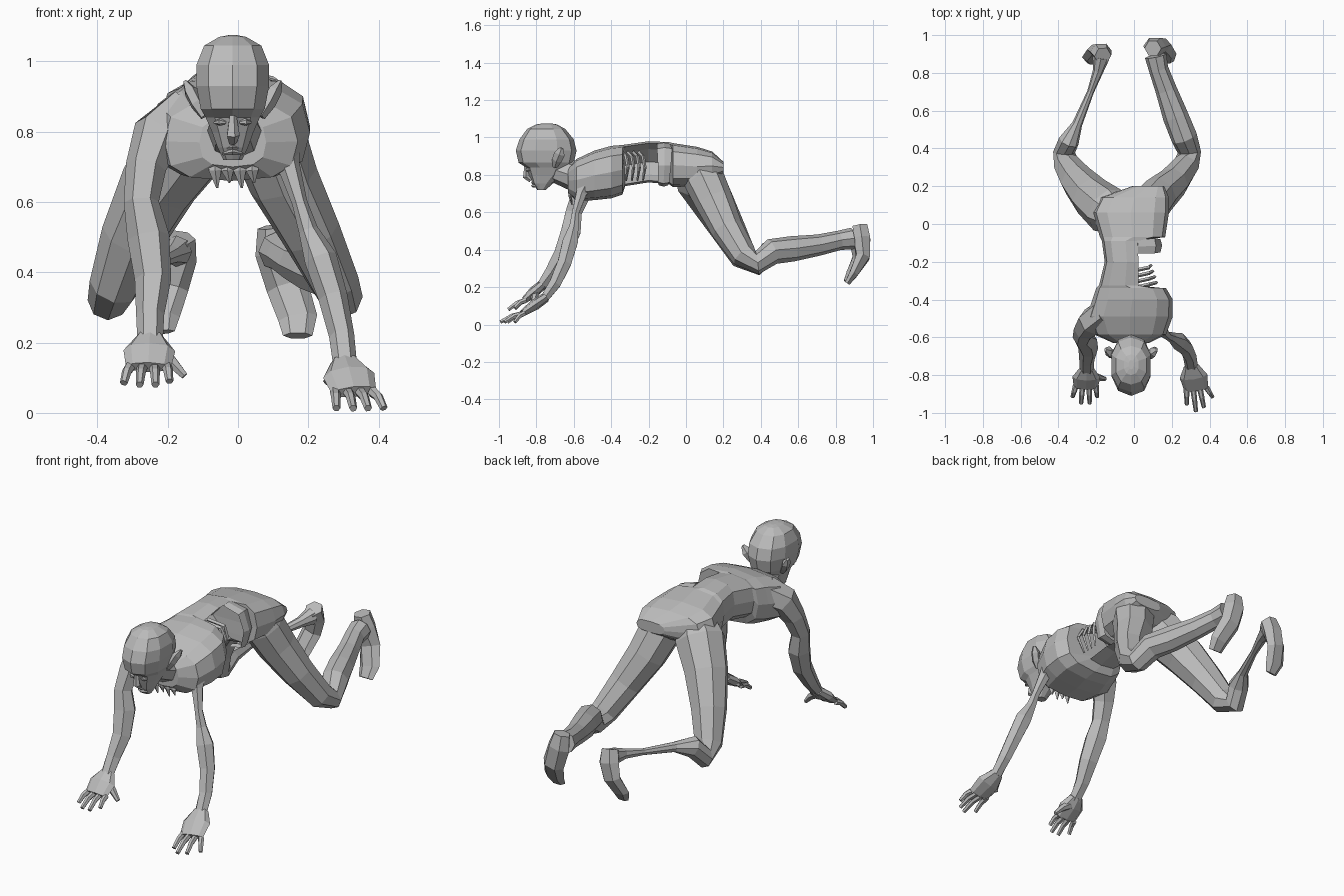
import bpy
import bmesh
from math import cos, sin, pi, copysign
from mathutils import Vector

default_cube = bpy.data.objects.get("Cube")
if default_cube:
    bpy.data.objects.remove(default_cube, do_unlink=True)

# Single flat grey for the whole body
GREY = (.5, .5, .5, 1)
skin = bpy.data.materials.new("plain grey")
skin.use_nodes = True
skin.diffuse_color = GREY
shader = next(node for node in skin.node_tree.nodes if node.type == "BSDF_PRINCIPLED")
shader.inputs["Base Color"].default_value = GREY

X_AXIS, Y_AXIS, Z_AXIS = Vector((1, 0, 0)), Vector((0, 1, 0)), Vector((0, 0, 1))
HEAD_X = -.015


def loft(name, rings):
    """Skin a list of equal rings with quads, close both ends, shade flat."""
    bm = bmesh.new()
    loops = [[bm.verts.new(point) for point in ring] for ring in rings]
    count = len(loops[0])
    for lower, upper in zip(loops, loops[1:]):
        for i in range(count):
            j = (i + 1) % count
            bm.faces.new((lower[i], lower[j], upper[j], upper[i]))
    bm.faces.new(loops[0])
    bm.faces.new(loops[-1])
    bmesh.ops.recalc_face_normals(bm, faces=bm.faces[:])
    mesh = bpy.data.meshes.new(name)
    bm.to_mesh(mesh)
    bm.free()
    mesh.materials.append(skin)
    obj = bpy.data.objects.new(name, mesh)
    bpy.context.scene.collection.objects.link(obj)
    return obj


def limb(name, stations, side=X_AXIS, sides=6):
    """Tube through stations of (x, y, z, radius along side[, other radius])."""
    centres = [Vector(station[:3]) for station in stations]
    rings = []
    for k, station in enumerate(stations):
        ahead = centres[min(k + 1, len(centres) - 1)]
        behind = centres[max(k - 1, 0)]
        tangent = (ahead - behind).normalized()
        across = (side - tangent * side.dot(tangent)).normalized()
        depth = tangent.cross(across)
        wide, thick = station[3], station[-1]
        rings.append([centres[k] + across * wide * cos(2 * pi * i / sides)
                      + depth * thick * sin(2 * pi * i / sides) for i in range(sides)])
    return loft(name, rings)


def squared(value, power):
    return copysign(abs(value) ** power, value)


def torso_ring(y, left, right, bottom, top, dent=0, sides=12):
    """Cross-section of the trunk; dent pushes the +x flank inwards."""
    ring = []
    for i in range(sides):
        c, s = cos(2 * pi * i / sides), sin(2 * pi * i / sides)
        x = (left + right) / 2 + (right - left) / 2 * squared(c, .7)
        x -= dent * max(0, c) ** 4
        z = (bottom + top) / 2 + (top - bottom) / 2 * squared(s, .7)
        ring.append(Vector((x, y, z)))
    return ring


def head_ring(z, front, back, half, sides=10):
    ring = []
    for i in range(sides):
        angle = 2 * pi * (i + .5) / sides
        ring.append(Vector((HEAD_X + half * squared(cos(angle), .85),
                            (front + back) / 2 + (back - front) / 2 * squared(sin(angle), .85), z)))
    return ring


# Trunk with an open, hollow flank on the +x side of the waist
loft("torso", [torso_ring(*section) for section in (
    (-.63, -.11, .08, .7, .84),
    (-.585, -.21, .17, .66, .885),
    (-.49, -.25, .205, .665, .93),
    (-.4, -.22, .205, .675, .955),
    (-.34, -.2, .17, .695, .96),
    (-.325, -.185, .09, .74, .962, .2),
    (-.2, -.155, .08, .76, .98, .19),
    (-.09, -.17, .08, .75, .975, .17),
    (-.07, -.18, .165, .735, .97),
    (.06, -.22, .185, .74, .95),
    (.14, -.18, .185, .77, .925),
    (.2, -.01, .16, .81, .87),
)])

# Ribs fanning out of the open flank
for i in range(4):
    y = -.34 + .03 * i
    limb("rib", [(-.01, y, .92, .01), (.08, y + .02, .9, .01),
                 (.12 - .01 * i, y + .03, .84, .009), (.07, y + .02, .77, .005)],
         side=Y_AXIS, sides=4)

# Loose band of flesh hanging at the edge of the hips
limb("torn_band", [(.02, -.12, .965, .035, .008), (.11, -.115, .94, .04, .009),
                   (.14, -.115, .85, .035, .009), (.12, -.12, .76, .03, .009),
                   (.05, -.12, .745, .025, .008)], side=Y_AXIS, sides=4)

# Ragged skin under the breastbone
for i in range(4):
    x = -.065 + .035 * i
    limb("torn_skin", [(x, -.61, .73, .02, .012), (x, -.62, .69, .018, .01),
                       (x + .006, -.61, .64 + .015 * (i % 2), .003)], sides=4)

# Neck and skull
limb("neck", [(-.01, -.52, .79, .11, .09), (-.01, -.62, .8, .078),
              (HEAD_X, -.71, .83, .065)], sides=8)
loft("head", [head_ring(*section) for section in (
    (.72, -.795, -.75, .028),
    (.755, -.82, -.71, .045),
    (.8, -.84, -.65, .062),
    (.84, -.855, -.62, .08),
    (.865, -.895, -.6, .095),
    (.93, -.91, -.585, .108),
    (.99, -.89, -.6, .108),
    (1.045, -.85, -.645, .085),
    (1.07, -.8, -.69, .04),
    (1.075, -.77, -.72, .012),
)])

# Face details
limb("nose", [(HEAD_X, -.855, .85, .01), (HEAD_X, -.855, .79, .02, .018),
              (HEAD_X, -.83, .77, .012)], sides=5)
for name, z in (("upper_lip", .757), ("lower_lip", .743)):
    limb(name, [(HEAD_X - .028, -.8, z - .006, .004), (HEAD_X, -.82, z, .009),
                (HEAD_X + .028, -.8, z - .006, .004)], side=Z_AXIS, sides=4)
for s in (-1, 1):
    limb("eye", [(HEAD_X + s * .02, -.845, .826, .004), (HEAD_X + s * .036, -.848, .828, .011),
                 (HEAD_X + s * .052, -.835, .826, .004)], side=Z_AXIS)
    limb("ear", [(HEAD_X + s * .078, -.7, .845, .016, .014),
                 (HEAD_X + s * .102, -.69, .88, .02, .028),
                 (HEAD_X + s * .12, -.675, .915, .02, .03),
                 (HEAD_X + s * .136, -.665, .943, .006, .012)], sides=5)

# Arms: the right one is full, the left one is wasted above the elbow
limb("right_arm", [
    (-.15, -.47, .84, .085), (-.23, -.52, .79, .075), (-.262, -.56, .7, .058),
    (-.275, -.6, .6, .05), (-.255, -.615, .5, .06), (-.242, -.66, .38, .052),
    (-.25, -.72, .28, .04), (-.25, -.78, .2, .036, .026)])
limb("left_arm", [
    (.11, -.51, .8, .07), (.145, -.56, .7, .032), (.175, -.59, .6, .022),
    (.2, -.6, .52, .028), (.235, -.62, .44, .047), (.27, -.65, .33, .042),
    (.295, -.7, .22, .036), (.305, -.76, .135, .034, .025)])


def hand(name, wrist, knuckles, spread, tips, thumb):
    """Flat palm from wrist to knuckles with four fingers and a thumb."""
    wrist, knuckles = Vector(wrist), Vector(knuckles)
    middle = wrist.lerp(knuckles, .45)
    limb(name + "_palm", [(*wrist, .04, .026), (*middle, spread * 1.15, .03),
                          (*knuckles, spread, .018)], sides=8)
    for i, tip in enumerate(tips):
        base = knuckles + X_AXIS * spread * (i - 1.5) * .55 + Y_AXIS * .01
        tip = Vector(tip)
        joint = base.lerp(tip, .5) + Z_AXIS * .01
        limb(name + "_finger", [(*base, .016), (*joint, .014), (*tip, .011)])
    tip = Vector(thumb)
    base = wrist.lerp(middle, .7)
    joint = base.lerp(tip, .6) + Z_AXIS * .01
    limb(name + "_thumb", [(*base, .026), (*joint, .019), (*tip, .011)], side=Y_AXIS)


hand("right_hand", (-.25, -.765, .215), (-.255, -.865, .13), .064,
     [(-.325, -.915, .085), (-.28, -.95, .08), (-.235, -.95, .08), (-.195, -.915, .09)],
     (-.152, -.82, .105))
hand("left_hand", (.303, -.75, .145), (.33, -.875, .06), .064,
     [(.28, -.955, .013), (.328, -.992, .013), (.37, -.97, .013), (.415, -.915, .013)],
     (.25, -.82, .085))

# Legs: the right shin is stripped to the bone
limb("right_leg", [
    (-.08, .03, .85, .1), (-.135, .07, .78, .13), (-.225, .145, .65, .113),
    (-.3, .23, .5, .092), (-.352, .31, .36, .073), (-.37, .38, .32, .058),
    (-.345, .44, .39, .055), (-.3, .53, .41, .027), (-.23, .7, .43, .018),
    (-.19, .81, .45, .028), (-.175, .88, .46, .045)], sides=8)
limb("left_leg", [
    (.07, .06, .85, .09), (.085, .095, .78, .11), (.13, .15, .66, .102),
    (.208, .22, .51, .086), (.275, .31, .37, .071), (.293, .38, .33, .062),
    (.265, .46, .39, .07), (.22, .57, .405, .068), (.17, .71, .425, .057),
    (.13, .82, .45, .052), (.115, .89, .46, .058)], sides=8)

# Feet hang down from the raised ankles, toes to the floor
limb("right_foot", [
    (-.165, .89, .5, .045, .05), (-.175, .915, .44, .058, .045),
    (-.195, .92, .36, .055, .032), (-.22, .88, .28, .055, .024), (-.215, .855, .23, .035, .014)])
limb("left_foot", [
    (.1, .93, .53, .045, .045), (.11, .94, .46, .062, .052),
    (.14, .945, .36, .06, .042), (.17, .895, .27, .056, .026), (.17, .862, .22, .042, .016)])
